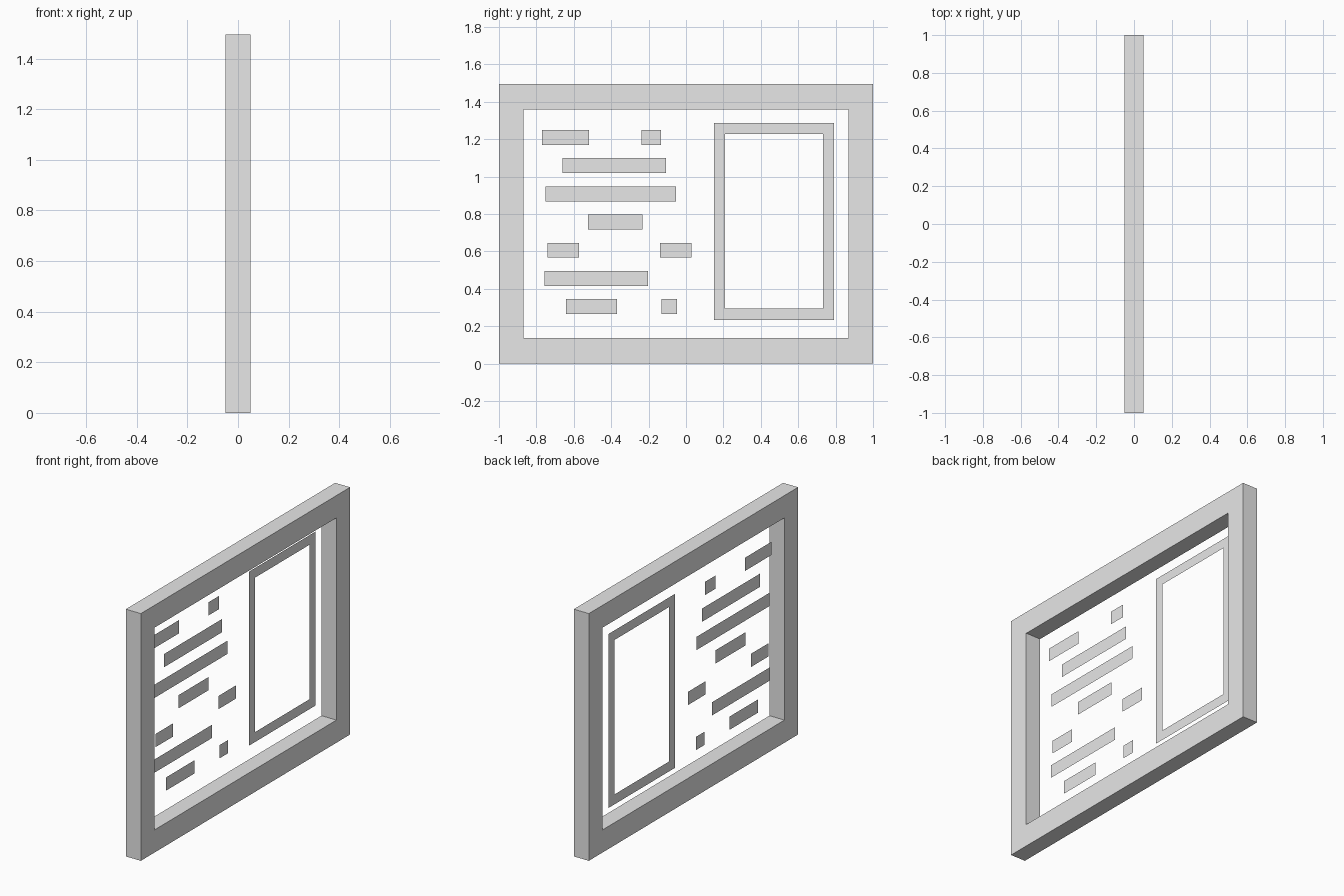
import bpy
import bmesh

cube = bpy.data.objects.get("Cube")
if cube:
    bpy.data.objects.remove(cube, do_unlink=True)

GREY = (0.8, 0.8, 0.8, 1.0)
grey = bpy.data.materials.new("light_grey")
grey.use_nodes = True
grey.diffuse_color = GREY
for node in grey.node_tree.nodes:
    if node.type == 'BSDF_PRINCIPLED':
        node.inputs["Base Color"].default_value = GREY


def finish(name, bm):
    mesh = bpy.data.meshes.new(name)
    bm.to_mesh(mesh)
    bm.free()
    mesh.materials.append(grey)
    obj = bpy.data.objects.new(name, mesh)
    bpy.context.collection.objects.link(obj)
    return obj


def rectangle(bm, x, y0, y1, z0, z1):
    """Corner vertices of an upright rectangle facing +x."""
    return [bm.verts.new((x, y, z))
            for y, z in ((y0, z0), (y1, z0), (y1, z1), (y0, z1))]


def ring(bm, x, outer, inner):
    """Four mitred faces between two rectangles."""
    a, b = rectangle(bm, x, *outer), rectangle(bm, x, *inner)
    return [bm.faces.new((a[i], a[(i + 1) % 4], b[(i + 1) % 4], b[i]))
            for i in range(4)]


# Thick outer frame
DEPTH = 0.05
bm = bmesh.new()
faces = ring(bm, -DEPTH, (-1, 1, 0, 1.495), (-0.869, 0.869, 0.137, 1.36))
extruded = bmesh.ops.extrude_face_region(bm, geom=faces, use_keep_orig=True)
moved = [v for v in extruded["geom"] if isinstance(v, bmesh.types.BMVert)]
bmesh.ops.translate(bm, verts=moved, vec=(2 * DEPTH, 0, 0))
bmesh.ops.recalc_face_normals(bm, faces=bm.faces)
finish("outer_frame", bm)

# Flat panel border, set back inside the frame
PANEL_X = -0.033
bm = bmesh.new()
ring(bm, PANEL_X, (0.15, 0.79, 0.234, 1.286), (0.208, 0.732, 0.294, 1.228))
finish("panel_border", bm)

# Flat bars in evenly spaced rows, from the top down
ROWS = [
    [(-0.77, -0.519), (-0.237, -0.134)],
    [(-0.66, -0.107)],
    [(-0.75, -0.053)],
    [(-0.523, -0.233)],
    [(-0.741, -0.572), (-0.14, 0.03)],
    [(-0.756, -0.203)],
    [(-0.641, -0.369), (-0.13, -0.048)],
]
bm = bmesh.new()
for row, bars in enumerate(ROWS):
    top = 1.249 - 0.1507 * row
    for y0, y1 in bars:
        bm.faces.new(rectangle(bm, PANEL_X, y0, y1, top - 0.08, top))
finish("row_bars", bm)
